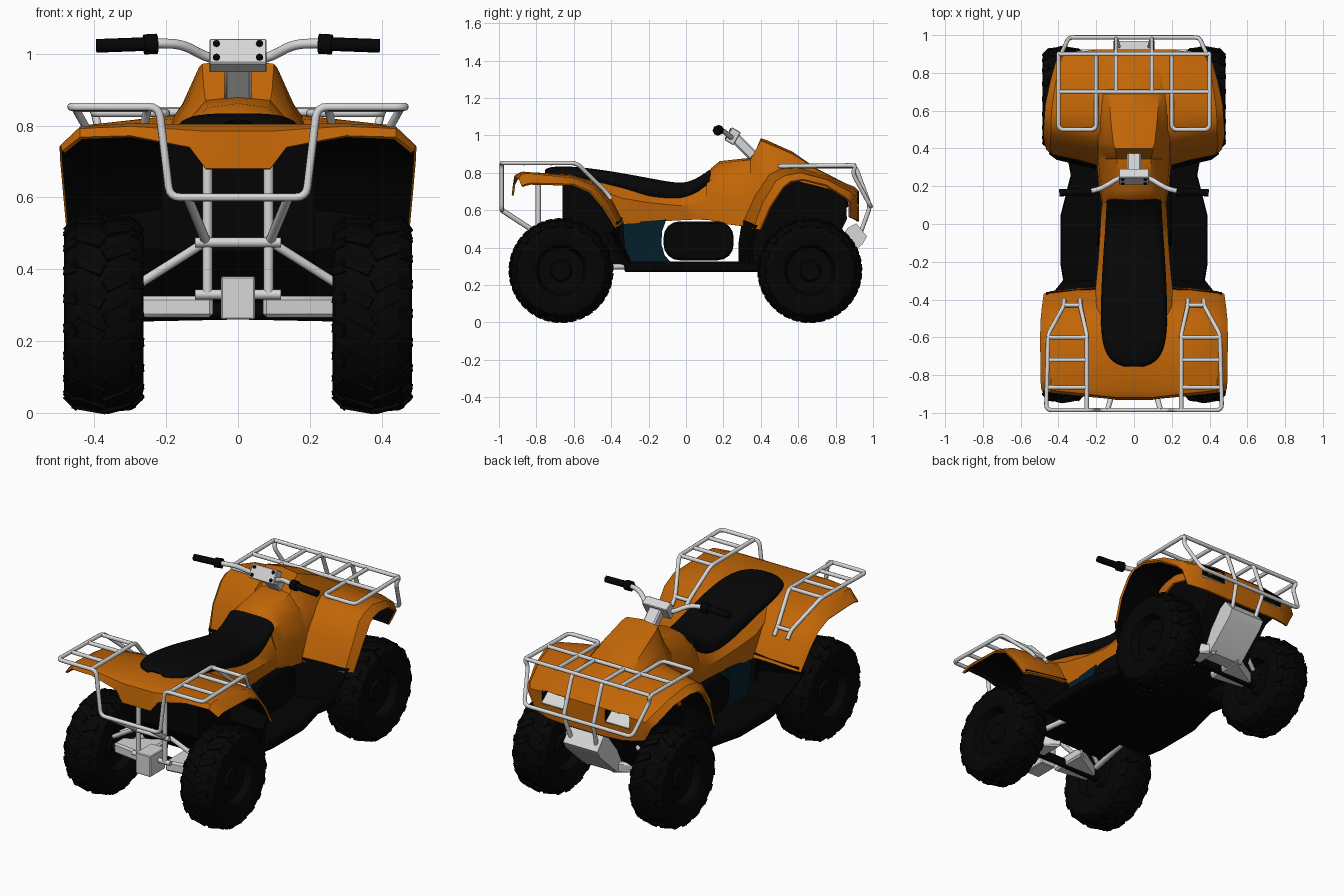
import bpy, bmesh, math
from mathutils import Matrix, Vector

def mat(name, r, g, b):
    m = bpy.data.materials.new(name)
    m.diffuse_color = (r, g, b, 1)
    return m

ORANGE = mat("orange paint", 0.53, 0.13, 0.002)
BLACK = mat("black plastic", 0.001, 0.001, 0.001)
RUBBER = mat("tyre rubber", 0.0015, 0.0015, 0.0015)
SEAT = mat("seat vinyl", 0.002, 0.002, 0.002)
METAL = mat("light metal", 0.68, 0.68, 0.68)
TEAL = mat("dark teal", 0.001, 0.014, 0.024)

def finish(ob, angle=35):
    """Apply modifiers and smooth all but sharp edges."""
    bpy.ops.object.select_all(action='DESELECT')
    ob.select_set(True)
    bpy.context.view_layer.objects.active = ob
    bpy.ops.object.convert(target='MESH')
    bpy.ops.object.shade_smooth_by_angle(angle=math.radians(angle))
    return ob

def link(name, data, *mats):
    for m in mats:
        data.materials.append(m)
    ob = bpy.data.objects.new(name, data)
    bpy.context.collection.objects.link(ob)
    return ob

def from_bm(name, bm, *mats):
    me = bpy.data.meshes.new(name)
    bm.to_mesh(me)
    bm.free()
    return link(name, me, *mats)

def grid(bm, sections):
    rows = [[bm.verts.new(p) for p in s] for s in sections]
    for a, b in zip(rows, rows[1:]):
        for i in range(len(a) - 1):
            bm.faces.new((a[i], a[i + 1], b[i + 1], b[i]))

def shell(name, sections, m, inner=None, sub=0, thick=0.012):
    """Half surface at x > 0, mirrored, smoothed and thickened."""
    bm = bmesh.new()
    grid(bm, sections)
    bmesh.ops.recalc_face_normals(bm, faces=bm.faces)
    if sum(f.calc_area() * f.normal.dot((1, 0, 1)) for f in bm.faces) < 0:
        bmesh.ops.reverse_faces(bm, faces=bm.faces)
    ob = from_bm(name, bm, m, inner or m)
    ob.modifiers.new("mirror", 'MIRROR')
    s = ob.modifiers.new("smooth", 'SUBSURF')
    s.levels = s.render_levels = sub
    t = ob.modifiers.new("thickness", 'SOLIDIFY')
    t.thickness, t.material_offset = thick, 1
    return finish(ob, 33)

def prism(name, outline, axis, a, b, m, bevel=0.0):
    """Outline extruded along x ('X', points are y,z) or z ('Z', points are x,y)."""
    bm = bmesh.new()
    put = (lambda p, t: (t, p[0], p[1])) if axis == 'X' else (lambda p, t: (p[0], p[1], t))
    lo, hi = ([bm.verts.new(put(p, t)) for p in outline] for t in (a, b))
    bm.faces.new(lo)
    bm.faces.new(hi)
    for i in range(len(lo)):
        j = (i + 1) % len(lo)
        bm.faces.new((lo[i], lo[j], hi[j], hi[i]))
    bmesh.ops.recalc_face_normals(bm, faces=bm.faces)
    ob = from_bm(name, bm, m)
    if bevel:
        ob.modifiers.new("bevel", 'BEVEL').width = bevel
    return finish(ob)

def box(name, loc, size, m, rot=0.0, bevel=0.004):
    bm = bmesh.new()
    bmesh.ops.create_cube(bm, size=1, matrix=Matrix.Translation(loc)
                          @ Matrix.Rotation(math.radians(rot), 4, 'X') @ Matrix.Diagonal((*size, 1)))
    ob = from_bm(name, bm, m)
    ob.modifiers.new("bevel", 'BEVEL').width = bevel
    return finish(ob)

def tubes(name, paths, r, m, bend=0.03):
    """Round tubes with filleted corners; mirrored across x."""
    cu = bpy.data.curves.new(name, 'CURVE')
    cu.dimensions, cu.bevel_depth, cu.bevel_resolution, cu.use_fill_caps = '3D', r, 2, True
    for path in paths:
        P = [Vector(p) for p in path]
        pts = [P[0]]
        for a, c, b in zip(P, P[1:], P[2:]):
            p = c + (a - c).normalized() * min(bend, (a - c).length * 0.45)
            q = c + (b - c).normalized() * min(bend, (b - c).length * 0.45)
            pts += [p * (1 - t)**2 + c * 2 * t * (1 - t) + q * t * t for t in (0, .25, .5, .75, 1)]
        pts.append(P[-1])
        for s in (1, -1):
            sp = cu.splines.new('POLY')
            sp.points.add(len(pts) - 1)
            for k, p in zip(sp.points, pts):
                k.co = (p.x * s, p.y, p.z, 1)
    return finish(link(name, cu, m), 50)

# Wheels: lathed tyre with dished hub, plus shallow chevron lugs
half = [(.055, .001), (.06, .05), (.045, .06), (.05, .12), (.095, .135), (.109, .17),
        (.111, .215), (.104, .24), (.08, .259), (.045, .267), (0, .269)]
profile = half + [(-x, r) for x, r in half[-2::-1]]
for end, y in (("rear", -0.668), ("front", 0.662)):
    for side, sx in (("left", -1), ("right", 1)):
        bm = bmesh.new()
        grid(bm, [[(x, r * math.sin(a), r * math.cos(a)) for x, r in profile]
                  for a in [i * math.tau / 40 for i in range(41)]])
        bmesh.ops.remove_doubles(bm, verts=bm.verts, dist=0.0005)
        for i in range(36):
            s = 1 if i % 2 else -1
            spin = Matrix.Rotation(i * math.tau / 36, 4, 'X')
            for x, r, tilt, yaw, ln in ((.042, .265, 10, 28, .09), (.09, .248, 45, 12, .045)):
                bmesh.ops.create_cube(bm, size=1, matrix=spin @ Matrix.Translation((s * x, 0, r))
                    @ Matrix.Rotation(math.radians(s * tilt), 4, 'Y')
                    @ Matrix.Rotation(math.radians(s * yaw), 4, 'Z') @ Matrix.Diagonal((ln, .034, .016, 1)))
        bmesh.ops.recalc_face_normals(bm, faces=bm.faces)
        ob = from_bm(f"{end}_{side}_wheel", bm, RUBBER)
        ob.location = (sx * 0.374, y, 0.277)
        finish(ob)

# Rear fender: sections from the rear lip over the wheel to the foot well
shell("rear_fender", [
    [(0, -.932, .68), (.09, -.932, .68), (.135, -.925, .74), (.30, -.91, .772), (.44, -.895, .768), (.49, -.88, .73)],
    [(0, -.918, .785), (.10, -.918, .785), (.17, -.91, .79), (.30, -.895, .798), (.44, -.88, .792), (.492, -.86, .738)],
    [(0, -.88, .805), (.10, -.88, .805), (.18, -.875, .805), (.30, -.87, .806), (.44, -.845, .797), (.495, -.83, .745)],
    [(0, -.62, .792), (.10, -.62, .792), (.20, -.62, .79), (.30, -.62, .785), (.445, -.60, .772), (.497, -.60, .74)],
    [(0, -.50, .765), (.10, -.50, .765), (.20, -.50, .755), (.30, -.50, .748), (.445, -.50, .735), (.495, -.51, .70)],
    [(0, -.41, .70), (.10, -.41, .70), (.20, -.41, .68), (.30, -.415, .665), (.445, -.42, .645), (.488, -.44, .62)],
    [(0, -.34, .55), (.10, -.34, .55), (.20, -.335, .535), (.30, -.34, .53), (.44, -.355, .515), (.478, -.37, .51)],
], ORANGE, BLACK)

# Front fender: from the foot well over the wheel to the nose
front = [
    [(.18, .30, .53), (.30, .33, .505), (.43, .36, .50), (.465, .395, .495)],
    [(.17, .36, .67), (.30, .385, .65), (.445, .41, .64), (.478, .45, .62)],
    [(.17, .44, .79), (.30, .46, .775), (.44, .48, .755), (.478, .52, .725)],
    [(.17, .50, .82), (.30, .51, .805), (.44, .53, .785), (.475, .56, .755)],
    [(.17, .59, .83), (.30, .60, .815), (.435, .61, .80), (.47, .63, .765)],
    [(.17, .75, .785), (.30, .75, .775), (.415, .75, .765), (.445, .75, .735)],
    [(.17, .90, .725), (.30, .895, .71), (.385, .875, .70), (.415, .86, .665)],
    [(.17, .925, .70), (.28, .92, .69), (.37, .90, .675), (.395, .88, .64)],
    [(.12, .925, .54), (.24, .92, .545), (.33, .895, .555), (.355, .88, .56)]]
fender = shell("front_fender", [[(0, s[0][1], s[0][2])] + s for s in front], ORANGE, BLACK)

# Headlights: openings cut in the nose, dark back and a tilted bright reflector
for s, side in ((1, "right"), (-1, "left")):
    cutter = box(f"{side}_headlight_cutter", (s * .205, .93, .66), (.15, .10, .075), BLACK)
    cutter.hide_render = True
    cut = fender.modifiers.new("headlight", 'BOOLEAN')
    cut.operation, cut.object = 'DIFFERENCE', cutter
    box(f"{side}_headlight_back", (s * .205, .862, .665), (.17, .012, .10), BLACK)
    box(f"{side}_headlight_reflector", (s * .205, .892, .645), (.15, .075, .012), METAL, rot=-38, bevel=.002)
finish(fender, 33)
for ob in [o for o in bpy.data.objects if o.name.endswith("cutter")]:
    bpy.data.objects.remove(ob)

# Tank and hood
hood = [(.11, [(0, .79), (.08, .785), (.135, .75), (.165, .66), (.17, .55)]),
        (.135, [(0, .825), (.08, .815), (.14, .76), (.17, .66), (.175, .545)]),
        (.18, [(0, .862), (.085, .85), (.145, .785), (.175, .66), (.185, .53)]),
        (.345, [(0, .88), (.09, .87), (.15, .80), (.19, .66), (.20, .51)]),
        (.36, [(0, .89), (.095, .90), (.145, .82), (.19, .67), (.20, .53)]),
        (.40, [(0, .985), (.10, .972), (.14, .86), (.19, .75), (.20, .60)]),
        (.43, [(0, .975), (.11, .96), (.145, .86), (.19, .79), (.20, .70)]),
        (.57, [(0, .912), (.125, .90), (.155, .86), (.19, .81), (.20, .76)]),
        (.70, [(0, .822), (.13, .818), (.16, .80), (.19, .77), (.20, .73)]),
        (.89, [(0, .725), (.13, .72), (.16, .71), (.19, .69), (.20, .68)])]
shell("tank_and_hood", [[(x, y, z) for x, z in s] for y, s in hood], ORANGE, BLACK)

# Side panels below the seat
panel = [(-.50, .15, .775, .195, .73, .20, .67), (-.35, .15, .735, .205, .665, .195, .525),
         (-.20, .14, .685, .19, .64, .18, .535), (-.05, .135, .675, .18, .625, .17, .545),
         (.06, .13, .70, .175, .63, .17, .55), (.15, .115, .79, .162, .67, .165, .545)]
shell("side_panels", [[(p[i], p[0], p[i + 1]) for i in (1, 3, 5)] for p in panel], ORANGE, BLACK)

# Seat
seat = [(-.755, .815, .05, .80), (-.735, .83, .12, .795), (-.65, .838, .178, .785), (-.45, .818, .185, .765),
        (-.20, .772, .172, .68), (-.05, .743, .16, .665), (.03, .75, .155, .685), (.125, .815, .15, .76)]
shell("seat", [[(0, y, z), (w * .6, y, z), (w * .93, y, z - .015), (w, y, b), (w * .8, y, b - .02)]
               for y, z, w, b in seat], SEAT, sub=2)

# Black floor, foot guards and wheel-well cores
fl = [(.37, -.33), (.388, -.22), (.388, .05), (.335, .26), (.36, .39)]
prism("footboards", fl + [(-x, y) for x, y in fl[::-1]], 'Z', .27, .325, BLACK, bevel=.008)
shell("rear_foot_guard", [[(.16, -.335, .56), (.465, -.36, .53)], [(.16, -.35, .45), (.465, -.41, .48)],
                          [(.16, -.28, .30), (.37, -.29, .29)]], BLACK, thick=.03)
shell("front_foot_guard", [[(.16, .30, .55), (.45, .37, .52)], [(.16, .28, .42), (.41, .34, .42)],
                           [(.16, .28, .29), (.35, .34, .29)]], BLACK, thick=.02)
prism("rear_core", [(-.66, .78), (-.66, .45), (-.55, .30), (-.32, .29), (-.335, .53), (-.41, .67), (-.50, .745)],
      'X', -.215, .215, BLACK)
prism("front_core", [(.30, .28), (.30, .52), (.37, .65), (.46, .77), (.58, .80), (.74, .765), (.855, .70),
                     (.86, .55), (.74, .31)], 'X', -.19, .19, BLACK)

# Engine cover (rounded block) and teal panel with a matching hollow
pill = [(cy + .085 * math.cos(a), cz + .085 * math.sin(a))
        for k, (cy, cz) in enumerate([(.17, .455), (-.035, .455), (-.035, .417), (.17, .417)])
        for a in [math.radians(90 * k + d) for d in (0, 22, 45, 68, 90)]]
prism("engine_cover", pill, 'X', -.2, .2, BLACK, bevel=.01)
prism("teal_side_panel", [(-.36, .53), (-.105, .55), (-.127, .49), (-.132, .42), (-.115, .36), (-.08, .32), (-.31, .32)],
      'X', -.185, .185, TEAL)

# Rear racks and rear bumper
tubes("rear_rack", [
    [(.37, -.40, .66), (.37, -.43, .70), (.455, -.585, .852), (.465, -.985, .852), (.22, -.985, .852),
     (.19, -.985, .60), (0, -.985, .60)],
    [(.285, -.40, .66), (.285, -.43, .70), (.25, -.585, .852), (.25, -.985, .852)],
    [(.285, -.43, .70), (.37, -.43, .70)]]
    + [[(.25, y, .85), (.46, y, .85)] for y in (-.60, -.72, -.865)], .0115, METAL)
tubes("rear_frame", [[(.085, -.79, .33), (.085, -.79, .79)], [(0, -.80, .475), (.12, -.80, .475)],
                     [(0, -.79, .33), (.12, -.79, .33)], [(.14, -.985, .60), (.09, -.80, .48)]], .014, METAL)

# Front rack and bumper
tubes("front_rack", [
    [(.2, .905, .835), (.2, .5, .835), (.4, .5, .835), (.4, .91, .84), (.39, .89, .80), (.345, .988, .62), (0, .988, .62)],
    [(0, .70, .837), (.4, .70, .837)], [(0, .90, .84), (.4, .90, .84)],
    [(.095, .70, .837), (.095, .905, .837), (.095, .985, .62), (.08, .93, .47)]], .0115, METAL)
prism("skid_plate", [(.865, .505), (.91, .53), (.968, .46), (.945, .42), (.78, .27), (.70, .27), (.72, .32)],
      'X', -.11, .11, METAL)

# Suspension, axles and tow hitch
for end, y in (("rear", -.69), ("front", .64)):
    for s in (1, -1):
        prism(f"{end}_lower_arm", [(s * .07, y - .08), (s * .28, y - .05), (s * .28, y + .03), (s * .07, y + .16)],
              'Z', .265, .325, METAL, bevel=.01)
    tubes(f"{end}_upper_arms", [[(.10, y - .08, .47), (.29, y - .03, .35)], [(.10, y + .12, .47), (.29, y + .03, .35)]],
          .013, METAL)
    tubes(f"{end}_axle", [[(0, y, .285), (.34, y, .278)]], .025, BLACK)
tubes("rear_trailing_arms", [[(.20, -.32, .30), (.25, -.62, .29)]], .016, METAL)
box("tow_hitch", (0, -.80, .32), (.095, .14, .12), METAL)

# Steering: stem, clamp with four bolts, bars and grips
prism("steering_stem", [(.40, .89), (.35, .86), (.24, .97), (.28, 1.01)], 'X', -.038, .038, METAL, bevel=.008)
box("handlebar_clamp", (0, .25, .995), (.16, .055, .08), METAL, rot=-30)
tilt = Matrix.Translation((0, .25, .995)) @ Matrix.Rotation(math.radians(-30), 4, 'X')
tubes("clamp_bolts", [[tilt @ Vector((.06, -.02, z)), tilt @ Vector((.06, -.032, z))] for z in (-.022, .022)], .01, BLACK)
tubes("handlebar", [[(0, .25, .985), (.08, .245, .985), (.15, .20, 1.025), (.21, .175, 1.03), (.38, .165, 1.02)]],
      .0135, METAL, bend=.05)
tubes("grips", [[(.26, .17, 1.027), (.395, .165, 1.022)]], .019, RUBBER)
tubes("grip_flanges", [[(.225, .175, 1.028), (.262, .17, 1.026)]], .028, RUBBER)
